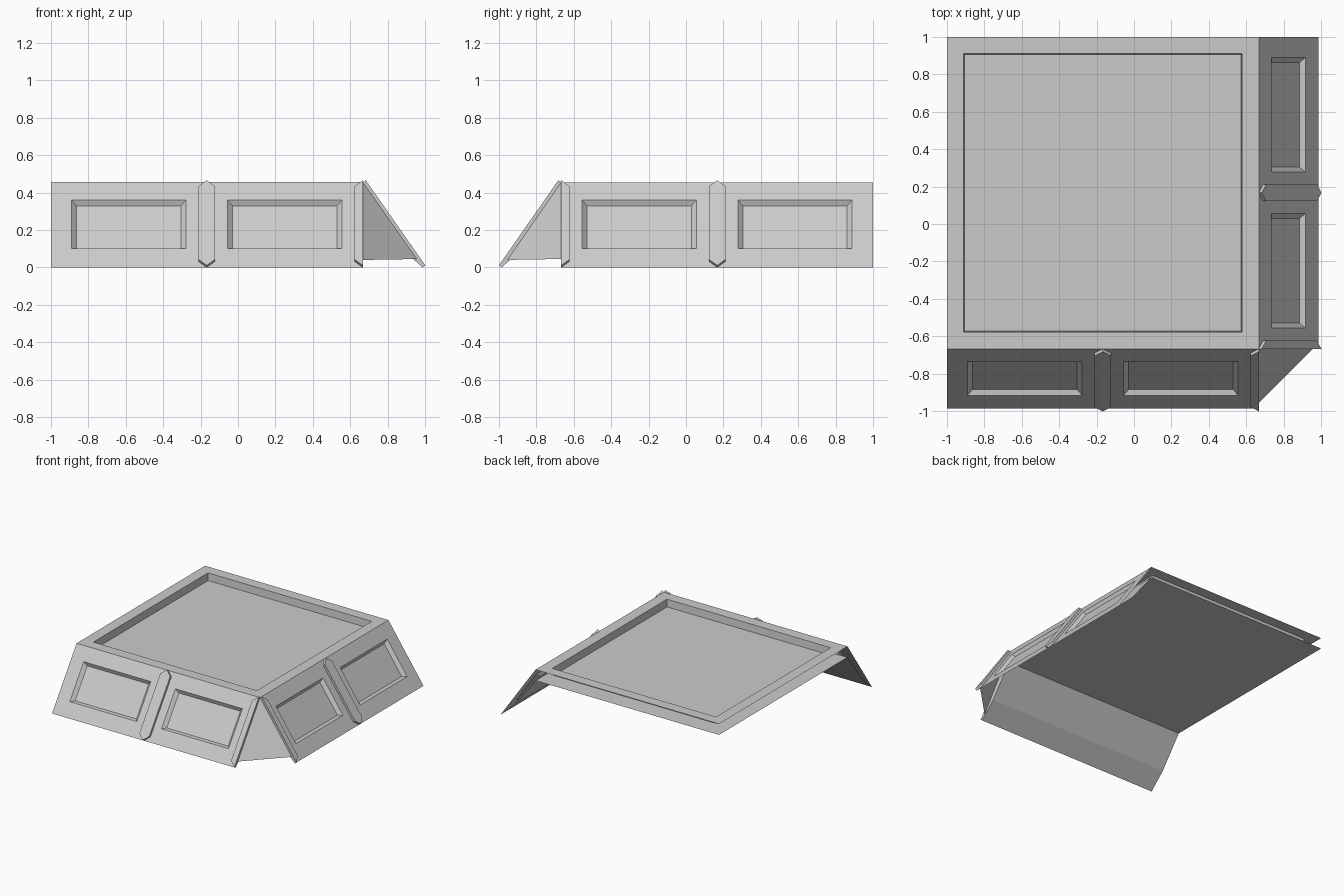
import bpy, bmesh
from math import hypot

if "Cube" in bpy.data.objects:
    bpy.data.objects.remove(bpy.data.objects["Cube"])

E, TOP, PLATE, OUT = 0.667, 0.455, 0.365, 0.985   # corner, heights, skirt reach
RUN = OUT - E
L = hypot(RUN, TOP)                               # slope length


def finish(name, bm, recalc=True):
    bmesh.ops.remove_doubles(bm, verts=bm.verts, dist=1e-5)
    if recalc:
        bmesh.ops.recalc_face_normals(bm, faces=bm.faces)
    me = bpy.data.meshes.new(name)
    bm.to_mesh(me)
    bm.free()
    ob = bpy.data.objects.new(name, me)
    bpy.context.collection.objects.link(ob)
    return ob


def face(bm, pts):
    return bm.faces.new([bm.verts.new(p) for p in pts])


def place(x, out, z, side):
    # front skirt, or the same mirrored across the corner diagonal
    return (x, -out, z) if side == "front" else (out, -x, z)


def slope(u, t, d, side):
    # u along the edge, t down the slope, d outward from it
    return place(u, E + (t * RUN + d * TOP) / L, TOP + (-t * TOP + d * RUN) / L, side)


def add(bm, pts, side):
    return face(bm, pts if side == "front" else pts[::-1])


# top tray: rim, sunken floor, underside, open outer edges
def ring(x0, x1, y0, y1, z):
    return [(x0, y0, z), (x1, y0, z), (x1, y1, z), (x0, y1, z)]


bm = bmesh.new()
outer = ring(-1, E, -E, 1, TOP)
lip = ring(-0.91, 0.577, -0.577, 0.91, TOP)
floor = ring(-0.905, 0.572, -0.572, 0.905, TOP - 0.06)
for a, b in ((outer, lip), (lip, floor)):
    for i in range(4):
        j = (i + 1) % 4
        face(bm, [a[i], a[j], b[j], b[i]])
face(bm, floor)
face(bm, ring(-1, E, -E, 1, PLATE)[::-1])
finish("top_tray", bm, recalc=False)

us = [-1, -0.888, -0.278, -0.055, 0.555, E]
ts = [0, 0.21 * L, 0.78 * L, L]
for side in ("front", "right"):
    # sloped skirt with two sunken panels
    bm = bmesh.new()
    for i in range(5):
        for j in range(3):
            u0, u1, t0, t1 = us[i], us[i + 1], ts[j], ts[j + 1]
            q = [slope(u, t, 0, side) for u, t in ((u0, t1), (u1, t1), (u1, t0), (u0, t0))]
            if j == 1 and i in (1, 3):
                a, du = 0.02, 0.026
                inner = [slope(u, t, -0.025, side) for u, t in
                         ((u0 + du, t1 - a), (u1 - du, t1 - a), (u1 - du, t0 + a), (u0 + du, t0 + a))]
                for k in range(4):
                    m = (k + 1) % 4
                    add(bm, [q[k], q[m], inner[m], inner[k]], side)
                add(bm, inner, side)
            else:
                add(bm, q, side)
    # folded back sheet and the cap at the corner end
    back = [(OUT, 0), (0.855, 0.12), (E, PLATE)]
    for (o0, z0), (o1, z1) in zip(back, back[1:]):
        add(bm, [place(-1, o0, z0, side), place(-1, o1, z1, side),
                 place(E, o1, z1, side), place(E, o0, z0, side)][::-1], side)
    add(bm, [place(E, o, z, side) for o, z in [(E, TOP)] + back[::-1]], side)
    finish(side + "_skirt", bm, recalc=False)

    # pointed battens, the corner one cut in half
    w, p, h = 0.045, 0.04, 0.019
    hexagon = [(0, 0), (-w, p), (-w, L - p), (0, L), (w, L - p), (w, p)]
    for name, u, shape in (("middle", -0.167, hexagon), ("corner", E, hexagon[:4])):
        bm = bmesh.new()
        lo = [slope(u + x, t, 0, side) for x, t in shape]
        hi = [slope(u + x, t, h, side) for x, t in shape]
        face(bm, lo)
        face(bm, hi)
        for i in range(len(shape)):
            j = (i + 1) % len(shape)
            face(bm, [lo[i], lo[j], hi[j], hi[i]])
        finish(f"{side}_{name}_batten", bm)

# triangular web joining the two skirts
bm = bmesh.new()
face(bm, [(E, -E, TOP), (E, -0.955, 0.04), (0.955, -E, 0.045)])
finish("corner_web", bm, recalc=False)
